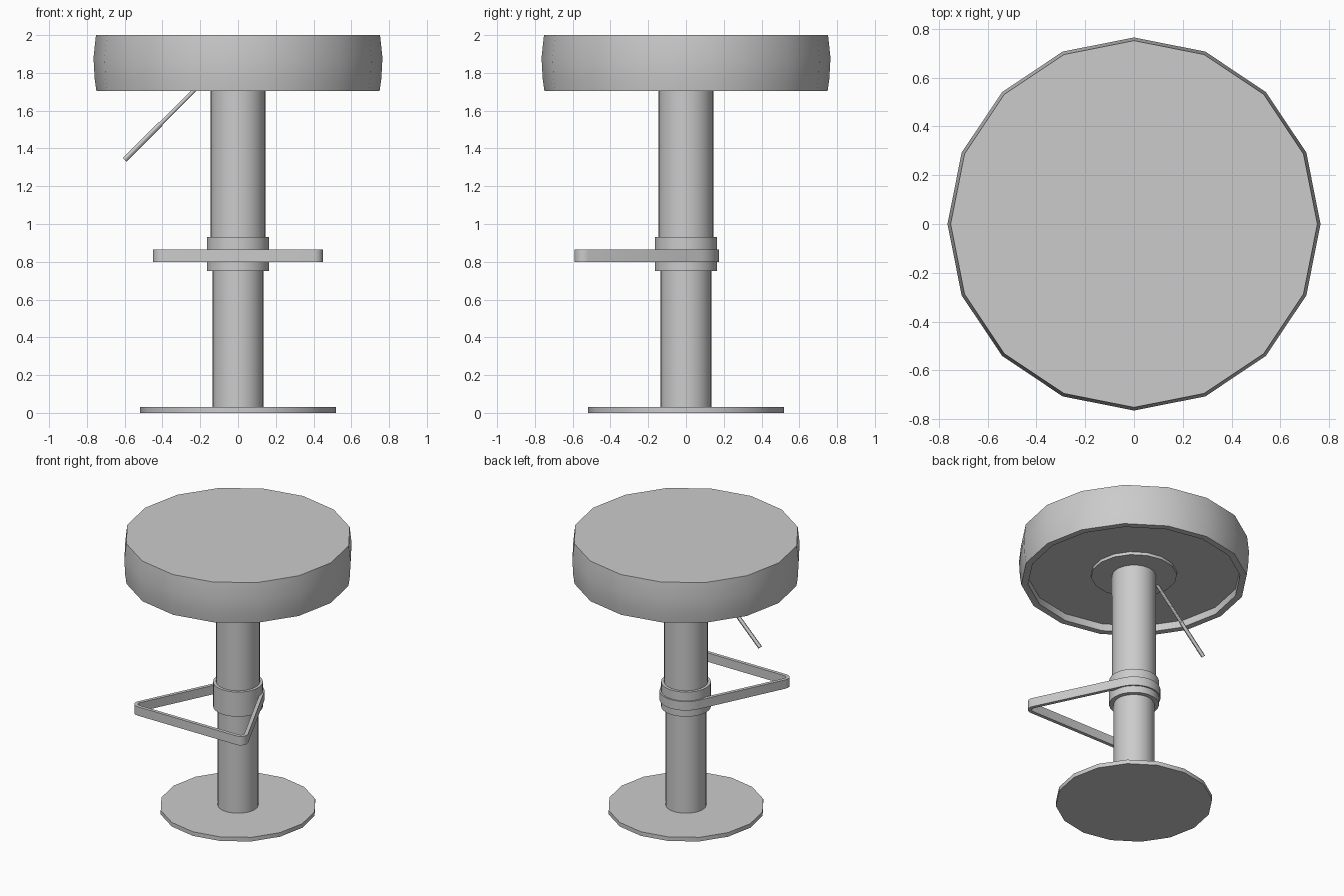
import bpy
import bmesh
from math import pi, cos, sin, acos, atan2, hypot, radians
from mathutils import Vector

cube = bpy.data.objects.get("Cube")
if cube:
    bpy.data.objects.remove(cube, do_unlink=True)

# Single grey finish
grey = bpy.data.materials.new("plain grey")
grey.use_nodes = True
COLOUR = (0.6, 0.6, 0.6, 1)
grey.diffuse_color = COLOUR
grey.node_tree.nodes["Principled BSDF"].inputs["Base Color"].default_value = COLOUR


def finish(name, bm):
    bmesh.ops.recalc_face_normals(bm, faces=bm.faces)
    mesh = bpy.data.meshes.new(name)
    bm.to_mesh(mesh)
    bm.free()
    mesh.materials.append(grey)
    obj = bpy.data.objects.new(name, mesh)
    bpy.context.collection.objects.link(obj)
    bpy.ops.object.select_all(action="DESELECT")
    obj.select_set(True)
    bpy.context.view_layer.objects.active = obj
    bpy.ops.object.shade_smooth_by_angle(angle=radians(30))
    return obj


def bridge(bm, a, b):
    n = len(a)
    for i in range(n):
        j = (i + 1) % n
        bm.faces.new((a[i], a[j], b[j], b[i]))


def lathe(name, profile, sides):
    """Revolve (radius, height) points and cap both ends."""
    bm = bmesh.new()
    rings = [[bm.verts.new((r * cos(2 * pi * i / sides), r * sin(2 * pi * i / sides), z))
              for i in range(sides)] for r, z in profile]
    for a, b in zip(rings, rings[1:]):
        bridge(bm, a, b)
    bm.faces.new(rings[0])
    bm.faces.new(rings[-1])
    return finish(name, bm)


def rod(name, start, end, radius, sides=12):
    obj = lathe(name, [(radius, 0), (radius, (end - start).length)], sides)
    obj.location = start
    obj.rotation_mode = "QUATERNION"
    obj.rotation_quaternion = (end - start).to_track_quat("Z", "Y")
    return obj


# Base, column and collar
lathe("base_disc", [(0.52, 0), (0.52, 0.03)], 16)
lathe("lower_column", [(0.135, 0.03), (0.135, 0.76)], 32)
lathe("collar", [(0.165, 0.75), (0.165, 0.93)], 32)
lathe("upper_column", [(0.145, 0.92), (0.145, 1.74)], 32)

# Seat with a bulging side and a shallow recess underneath
lathe("mounting_plate", [(0.285, 1.735), (0.285, 1.76)], 16)
lathe("seat", [(0.752, 2), (0.765, 1.88), (0.759, 1.77), (0.75, 1.705),
               (0.705, 1.705), (0.705, 1.757)], 16)

# Height lever with a thicker grip
top, joint, tip = Vector((-0.195, 0, 1.745)), Vector((-0.41, 0, 1.53)), Vector((-0.6, 0, 1.34))
rod("lever_rod", top, joint, 0.011)
rod("lever_grip", joint, tip, 0.014)

# Footrest: a strap following the tangents around the collar and two front corners
CX, CY, R_BACK, R_CORNER = 0.4, -0.54, 0.175, 0.05
tangent = atan2(CY, CX) + acos((R_BACK - R_CORNER) / hypot(CX, CY))
arcs = [((0, 0), R_BACK, tangent, pi - tangent, 16),
        ((-CX, CY), R_CORNER, pi - tangent, 1.5 * pi, 6),
        ((CX, CY), R_CORNER, 1.5 * pi, 2 * pi + tangent, 6)]


def strap_loop(bm, inset, z):
    loop = []
    for (x, y), r, a0, a1, steps in arcs:
        for i in range(steps + 1):
            a = a0 + (a1 - a0) * i / steps
            loop.append(bm.verts.new((x + (r - inset) * cos(a), y + (r - inset) * sin(a), z)))
    return loop


bm = bmesh.new()
loops = [strap_loop(bm, inset, z) for inset, z in
         ((0, 0.8), (0, 0.865), (0.025, 0.865), (0.025, 0.8))]
for k in range(4):
    bridge(bm, loops[k], loops[(k + 1) % 4])
finish("footrest", bm)
